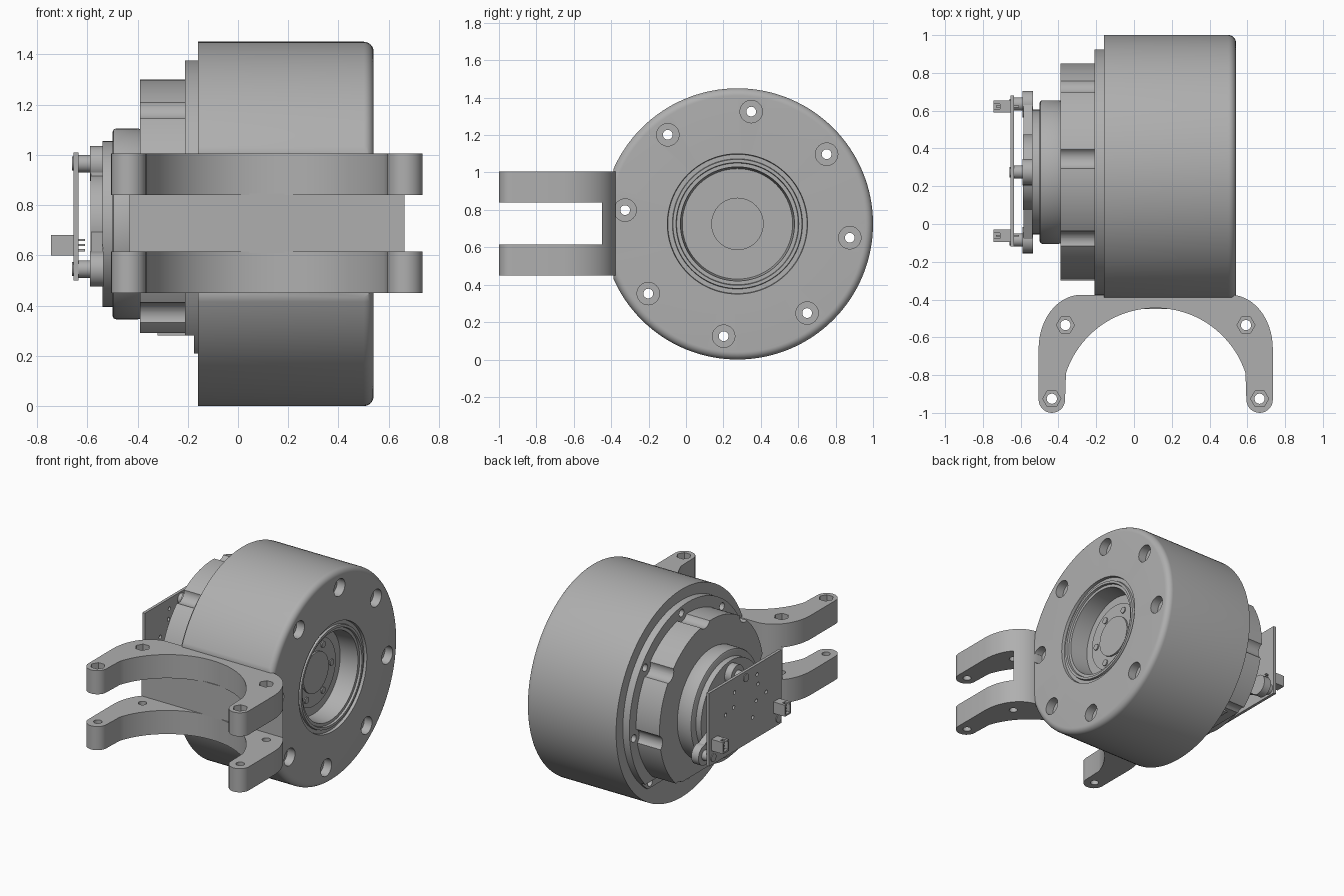
import bpy, bmesh, math
from mathutils import Matrix, Vector

if "Cube" in bpy.data.objects:
    bpy.data.objects.remove(bpy.data.objects["Cube"], do_unlink=True)

grey = bpy.data.materials.new("machined grey")
grey.use_nodes = True
tone = (0.43, 0.43, 0.43, 1)
grey.diffuse_color = tone
grey.node_tree.nodes["Principled BSDF"].inputs["Base Color"].default_value = tone

CY, CZ = 0.275, 0.725          # drum axis
MID = 0.115                    # bracket symmetry plane
BOLTS = [math.radians(45 * i - 7) for i in range(8)]


def finish(name, bm):
    bmesh.ops.remove_doubles(bm, verts=bm.verts, dist=1e-5)
    bmesh.ops.recalc_face_normals(bm, faces=bm.faces)
    mesh = bpy.data.meshes.new(name)
    bm.to_mesh(mesh)
    bm.free()
    mesh.materials.append(grey)
    obj = bpy.data.objects.new(name, mesh)
    bpy.context.collection.objects.link(obj)
    return obj


def lathe(name, profile, y=CY, z=CZ, steps=96):
    """Spin (x, radius) points about an axis along x; closed onto the axis."""
    bm = bmesh.new()
    pts = [(profile[0][0], 0)] + profile + [(profile[-1][0], 0)]
    vs = [bm.verts.new((x, y, z + r)) for x, r in pts]
    es = [bm.edges.new(p) for p in zip(vs, vs[1:])]
    bmesh.ops.spin(bm, geom=vs + es, cent=(0, y, z), axis=(1, 0, 0),
                   angle=math.tau, steps=steps, use_merge=True)
    return finish(name, bm)


def disc(name, x0, x1, r, y=CY, z=CZ, steps=32):
    return lathe(name, [(x0, r), (x1, r)], y, z, steps)


def box(name, lo, hi):
    bm = bmesh.new()
    lo, hi = Vector(lo), Vector(hi)
    bmesh.ops.create_cube(bm, size=1, matrix=Matrix.Translation((lo + hi) / 2)
                          @ Matrix.Diagonal((*(hi - lo), 1)))
    return finish(name, bm)


def prism(name, outline, z0, z1):
    bm = bmesh.new()
    face = bm.faces.new([bm.verts.new((x, y, z0)) for x, y in outline])
    out = bmesh.ops.extrude_face_region(bm, geom=[face])["geom"]
    bmesh.ops.translate(bm, vec=(0, 0, z1 - z0),
                        verts=[g for g in out if isinstance(g, bmesh.types.BMVert)])
    return finish(name, bm)


def circle(x, y, r, n):
    return [(x + r * math.cos(math.tau * i / n), y + r * math.sin(math.tau * i / n))
            for i in range(n)]


def arc(cx, cy, rx, ry, a, b, n):
    return [(cx + rx * math.cos(t), cy + ry * math.sin(t))
            for t in (math.radians(a + (b - a) * i / n) for i in range(n + 1))]


def cut(obj, cutters):
    for c in cutters:
        mod = obj.modifiers.new("cut", "BOOLEAN")
        mod.operation, mod.solver, mod.object = "DIFFERENCE", "EXACT", c
        bpy.context.view_layer.objects.active = obj
        bpy.ops.object.modifier_apply(modifier=mod.name)
        bpy.data.objects.remove(c, do_unlink=True)


def around(radius):
    return [(CY + radius * math.cos(a), CZ + radius * math.sin(a)) for a in BOLTS]


# Main drum: rounded rim, stepped rings and a deep central recess
rim = arc(0.5, 0.685, 0.04, 0.04, 90, 0, 8)
drum = lathe("drum", [(-0.16, 0.725)] + rim + [
    (0.54, 0.375), (0.52, 0.372), (0.52, 0.348), (0.535, 0.345), (0.535, 0.328),
    (0.52, 0.325), (0.52, 0.305), (0.39, 0.295)], steps=128)
cut(drum, [box("flat_cutter", (-1, -1, -1), (1, -0.388, 2))])
cut(drum, [lathe("bolt_cutter", [(-0.3, 0.026), (0.48, 0.026), (0.48, 0.06), (0.6, 0.06)],
                 y, z, 32) for y, z in around(0.605)])

# Output hub at the bottom of the recess, with its screws
disc("output_hub", 0.385, 0.398, 0.235, steps=64)
disc("hub_cap", 0.39, 0.41, 0.14, steps=64)
for i in range(6):
    a = math.tau * i / 6
    disc("hub_screw", 0.39, 0.406, 0.022, CY + 0.185 * math.cos(a), CZ + 0.185 * math.sin(a), 20)

# Rear flange and scalloped housing, both cut flat underneath
lip = disc("flange_lip", -0.176, -0.155, 0.65, steps=128)
cut(lip, [box("lip_cutter", (-1, -1, -1), (1, 2, 0.21))])
flange = disc("flange", -0.21, -0.17, 0.65, steps=128)
cut(flange, [box("flange_cutter", (-1, -1, -1), (1, 2, 0.28))])
for part in (lip, flange):
    cut(part, [disc("hole_cutter", -0.4, 0, 0.026, y, z) for y, z in around(0.605)])
housing = disc("scalloped_housing", -0.39, -0.2, 0.575, steps=128)
cut(housing, [disc("scallop_cutter", -0.5, 0, 0.06, y, z) for y, z in around(0.605)])
cut(housing, [box("housing_cutter", (-1, -1, -1), (1, 2, 0.29))])
box("bottom_pad", (-0.32, CY - 0.3, 0.28), (-0.2, CY + 0.3, 0.295))

# Stepped rear cap
lathe("rear_cap", [(-0.5, 0.365), (-0.495, 0.376), (-0.485, 0.38), (-0.4, 0.38), (-0.38, 0.375)])
disc("rear_step", -0.54, -0.49, 0.33, steps=96)

# Three-eared sensor plate with standoffs
EARS = [(CY, 0.965), (CY + 0.36, 0.545), (CY - 0.36, 0.545)]
disc("sensor_plate_hub", -0.587, -0.53, 0.2, steps=64)
for y, z in EARS:
    disc("sensor_plate_ear", -0.59, -0.535, 0.07, y, z)
    disc("standoff", -0.64, -0.585, 0.035, y, z)
    disc("standoff_screw", -0.66, -0.65, 0.028, y, z)
    arm = box("sensor_plate_arm", (-0.585, 0, -0.06), (-0.538, math.hypot(y - CY, z - CZ), 0.06))
    arm.data.transform(Matrix.Translation((0, CY, CZ))
                       @ Matrix.Rotation(math.atan2(z - CZ, y - CY), 4, "X"))

# Circuit board with small holes
board = box("circuit_board", (-0.655, -0.12, 0.5), (-0.635, 0.68, 1.01))
HOLES = [(0.4, 0.91), (0.41, 0.81), (0.15, 0.94), (0.14, 0.87), (0.16, 0.76),
         (0.2, 0.66), (0.05, 0.78), (0.5, 0.79)]
cut(board, [disc("board_hole_cutter", -0.7, -0.6, 0.013, y, z, 16) for y, z in HOLES])

# Plug sockets with pins
for y in (0.622, -0.062):
    socket = box("plug_socket", (-0.745, y - 0.033, 0.6), (-0.65, y + 0.033, 0.68))
    cut(socket, [box("cavity_cutter", (-0.8, y - 0.022, 0.612), (-0.69, y + 0.022, 0.668)),
                 box("slot_cutter", (-0.8, y - 0.014, 0.64), (-0.71, y + 0.014, 0.7))])
    for z in (0.62, 0.64, 0.66):
        box("plug_pin", (-0.73, y - 0.005, z - 0.004), (-0.61, y + 0.005, z + 0.004))

# Forked bracket: one half outline, mirrored
outer = arc(0.395, -0.66, 0.225, 0.285, 90, 0, 14)
tip = arc(0.55, -0.93, 0.07, 0.07, 0, -180, 14)
arch = arc(0, -0.945, 0.5, 0.5, 18.2, 90, 20)


def mirrored(half):
    """Points run from the top edge round to the symmetry plane."""
    left = [(MID - u, y) for u, y in half]
    right = [(MID + u, y) for u, y in reversed(half) if u > 1e-4]
    return left + right


fork = mirrored(outer + tip + arch)
web = [p for p in outer if p[1] > -0.45] + [(0.547, -0.45)]
prism("bracket_web", mirrored(web), 0.61, 0.845)
for name, z0, z1 in (("lower_fork", 0.45, 0.615), ("upper_fork", 0.84, 1.005)):
    plate = prism(name, fork, z0, z1)
    for u, y in ((0.478, -0.535), (0.55, -0.925)):
        for x in (MID - u, MID + u):
            cut(plate, [prism("hole_cutter", circle(x, y, 0.027, 24), 0, 2)])
            if name == "upper_fork":
                cut(plate, [prism("hex_cutter", circle(x, y, 0.048, 6), z1 - 0.05, 2)])

# Smooth the round surfaces, keep machined edges sharp
bpy.ops.object.select_all(action="DESELECT")
for obj in bpy.context.scene.objects:
    if obj.type == "MESH":
        obj.select_set(True)
        bpy.context.view_layer.objects.active = obj
bpy.ops.object.shade_smooth_by_angle(angle=math.radians(30))
